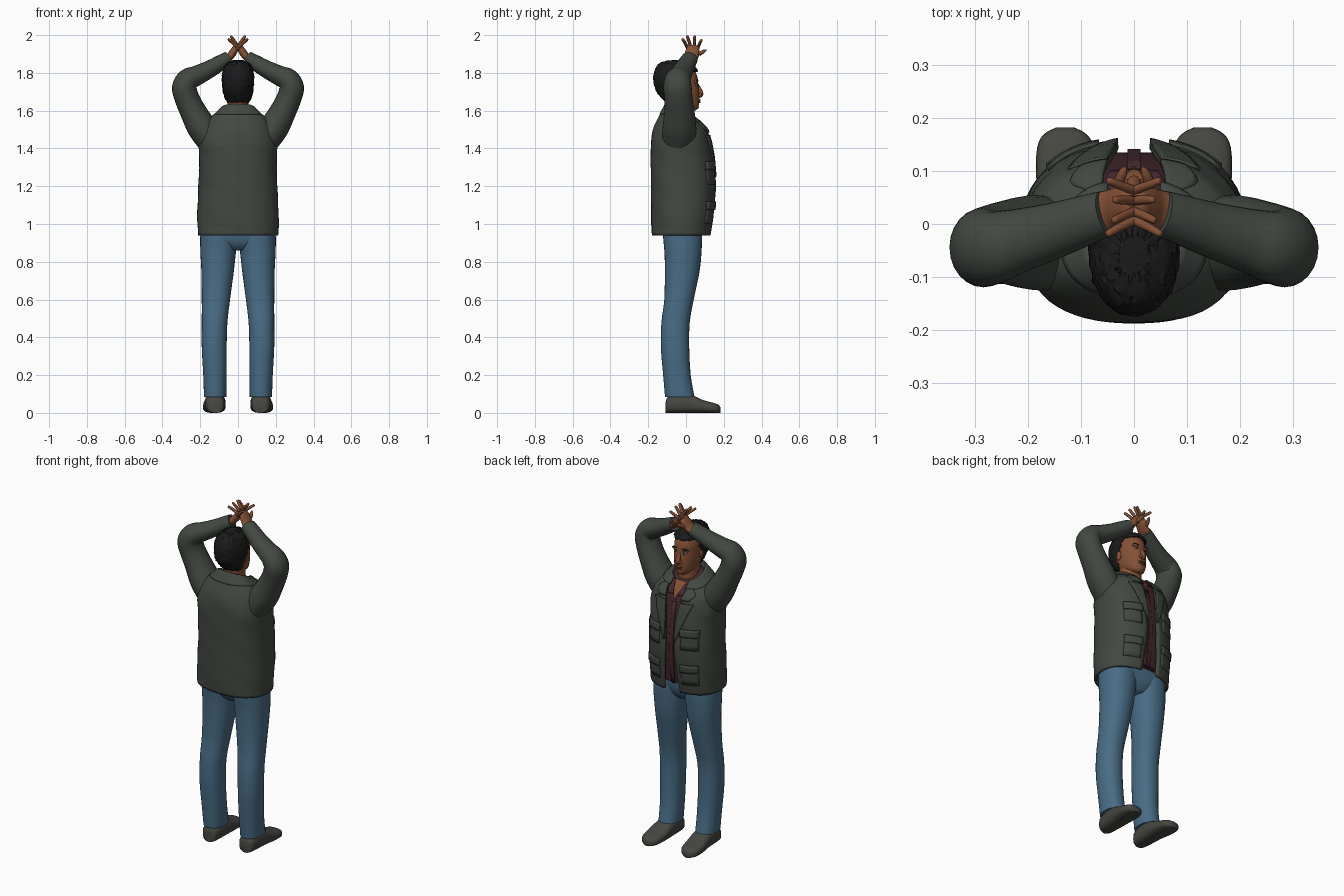
import bpy, bmesh, math, random
from mathutils import Vector as V

random.seed(4)


def mat(name, r, g, b):
    m = bpy.data.materials.new(name)
    m.diffuse_color = (r, g, b, 1)
    return m


JACKET = mat("olive_cloth", 0.055, 0.065, 0.053)
JEANS = mat("blue_denim", 0.066, 0.15, 0.235)
SHIRT = mat("maroon_cloth", 0.055, 0.021, 0.028)
SKIN = mat("brown_skin", 0.23, 0.08, 0.037)
HAIR = mat("black_hair", 0.011, 0.011, 0.012)
SHOE = mat("grey_leather", 0.06, 0.063, 0.052)
LIP = mat("lip", 0.17, 0.05, 0.032)
WHITE = mat("eye_white", 0.45, 0.4, 0.36)


def smooth_rows(rows, n):
    """Catmull-Rom resampling of rows of numbers, n steps per span."""
    out = []
    for i in range(len(rows) - 1):
        a, b, c, d = rows[max(i - 1, 0)], rows[i], rows[i + 1], rows[min(i + 2, len(rows) - 1)]
        for k in range(n):
            t = k / n
            out.append([0.5 * (2 * q + (r - p) * t + (2 * p - 5 * q + 4 * r - s) * t * t
                               + (3 * q - p - 3 * r + s) * t ** 3) for p, q, r, s in zip(a, b, c, d)])
    return out + [list(rows[-1])]


def loft(name, rings, m, closed=True, caps=True, mirror=False, thick=0, keep=None, angle=50):
    bm = bmesh.new()
    vs = [[bm.verts.new(p) for p in r] for r in rings]
    n = len(vs[0])
    for a, b in zip(vs, vs[1:]):
        for i in range(n if closed else n - 1):
            j = (i + 1) % n
            bm.faces.new((a[i], a[j], b[j], b[i]))
    if closed and caps:
        bm.faces.new(vs[0])
        bm.faces.new(vs[-1])
    bmesh.ops.recalc_face_normals(bm, faces=bm.faces)
    if keep:
        bad = [f for f in bm.faces if not keep(f.calc_center_median())]
        bmesh.ops.delete(bm, geom=bad, context='FACES')
    me = bpy.data.meshes.new(name)
    bm.to_mesh(me)
    bm.free()
    me.materials.append(m)
    ob = bpy.data.objects.new(name, me)
    bpy.context.collection.objects.link(ob)
    bpy.ops.object.select_all(action='DESELECT')
    ob.select_set(True)
    bpy.context.view_layer.objects.active = ob
    bpy.ops.object.shade_smooth_by_angle(angle=math.radians(angle))
    if thick:
        s = ob.modifiers.new("thickness", 'SOLIDIFY')
        s.thickness, s.offset = thick, 0
    if mirror:
        ob.modifiers.new("mirror", 'MIRROR')
    return ob


def spow(v, e):
    return math.copysign(abs(v) ** (2 / e), v)


def ring(z, cx, cy, rx, ry, n=32, e=2.2, gap=0):
    """Level superellipse; with a gap it is open at the front (+y)."""
    g = math.asin((gap / rx) ** (e / 2)) if gap else 0
    pts = []
    for i in range(n):
        t = math.pi / 2 + g + (2 * math.pi - 2 * g) * i / (n - 1 if gap else n)
        pts.append(V((cx + rx * spow(math.cos(t), e), cy + ry * spow(math.sin(t), e), z)))
    return pts


def tube(name, path, m, n=20, k=1.0, steps=4, **kw):
    """Tube along rows of x, y, z, radius; k widens it along y."""
    rows = smooth_rows(path, steps)
    c = [V(r[:3]) for r in rows]
    rings = []
    for i, r in enumerate(rows):
        t = (c[min(i + 1, len(c) - 1)] - c[max(i - 1, 0)]).normalized()
        up = V((0, 1, 0)) if abs(t.y) < 0.85 else V((0, 0, 1))
        u = (up - t * up.dot(t)).normalized()
        w = t.cross(u)
        rings.append([c[i] + u * r[3] * k * math.cos(a) + w * r[3] * math.sin(a)
                      for a in (2 * math.pi * j / n for j in range(n))])
    return loft(name, rings, m, **kw)


# torso sections: z, centre y, half width, half depth, half opening
TORSO = [(0.94, -0.025, 0.206, 0.150, 0.05), (1.05, -0.019, 0.209, 0.159, 0.042),
         (1.2, -0.014, 0.203, 0.166, 0.03), (1.35, -0.021, 0.2, 0.161, 0.035),
         (1.43, -0.027, 0.203, 0.153, 0.045), (1.5, -0.03, 0.185, 0.138, 0.055),
         (1.56, -0.03, 0.15, 0.112, 0.06), (1.6, -0.028, 0.112, 0.09, 0.06),
         (1.62, -0.026, 0.092, 0.078, 0.055)]
E = 2.4


def drop(p):
    """Lower the neckline towards the front."""
    f = max(0, (p.z - 1.5) / 0.12) * min(1, max(0, (p.y + 0.1) / 0.15))
    return V((p.x, p.y, p.z - 0.06 * f))


def front_y(x, z):
    for a, b in zip(TORSO, TORSO[1:]):
        if z <= b[0]:
            break
    t = (z - a[0]) / (b[0] - a[0])
    cy, rx, ry = [a[i] + (b[i] - a[i]) * t for i in (1, 2, 3)]
    return cy + ry * max(0, 1 - abs(x / rx) ** E) ** (1 / E)


def front_strip(name, rows, m, off, thick=0.008, steps=3):
    """Cloth piece lying on the chest: rows of z, inner x, outer x."""
    rings = []
    for r in rows if steps == 0 else smooth_rows(rows, steps):
        xs = [r[1] + (r[2] - r[1]) * i / 6 for i in range(7)]
        rings.append([drop(V((x, front_y(x, r[0]) + off, r[0]))) for x in xs])
    loft(name, rings, m, closed=False, mirror=True, thick=thick)


# jacket shell with soft folds, and the shirt inside it
shell = []
for z, cy, rx, ry, w in smooth_rows(TORSO, 5):
    r = []
    for i, p in enumerate(ring(z, 0, cy, rx, ry, 56, E, w)):
        s = 1 + 0.012 * math.sin(i * 0.5 + z * 25) * math.sin(z * 14)
        r.append(drop(V((p.x * s, cy + (p.y - cy) * s, z))))
    shell.append(r)
loft("jacket", shell, JACKET, closed=False, thick=0.012)
loft("shirt", [[drop(p) for p in ring(z, 0, cy, rx - 0.016, ry - 0.016, 40, E)]
               for z, cy, rx, ry, w in smooth_rows(TORSO, 4) if z > 0.96], SHIRT)

# collar, lapels, pockets and neckline
COLLAR = [(1.59, 0.08, 0.07), (1.632, 0.088, 0.078), (1.612, 0.108, 0.092), (1.58, 0.138, 0.11)]
loft("jacket_collar", [[drop(p) for p in ring(z, 0, -0.028, rx, ry, 40, E, 0.05)]
                       for z, rx, ry in smooth_rows(COLLAR, 3)], JACKET, closed=False, thick=0.008)
front_strip("lapel", [(1.47, 0.05, 0.125), (1.45, 0.047, 0.115), (1.36, 0.035, 0.08), (1.25, 0.03, 0.037)],
            JACKET, 0.011)
front_strip("upper_lapel", [(1.58, 0.06, 0.09), (1.53, 0.056, 0.12), (1.485, 0.05, 0.095)], JACKET, 0.011)
for label, top in (("chest", 1.33), ("hip", 1.12)):
    front_strip(label + "_pocket", [(top - 0.02, 0.07, 0.16), (top - 0.12, 0.07, 0.16)], JACKET, 0.008)
    front_strip(label + "_pocket_flap", [(top, 0.066, 0.164), (top - 0.045, 0.066, 0.164)], JACKET, 0.015)
front_strip("open_neckline", [(1.615, 0, 0.045), (1.56, 0, 0.03), (1.47, 0, 0.002)], SKIN, -0.012, 0.006)
front_strip("shirt_collar", [(1.615, 0.035, 0.065), (1.56, 0.025, 0.062), (1.5, 0.014, 0.045)],
            SHIRT, -0.007, 0.006)
front_strip("shirt_placket", [(1.46, 0, 0.012), (1.2, 0, 0.012), (0.98, 0, 0.012)], SHIRT, -0.013, 0.006)

# jeans
LEG = [(1.0, 0.1, -0.02, 0.096, 0.102), (0.93, 0.1, -0.018, 0.1, 0.103), (0.85, 0.105, -0.016, 0.094, 0.098),
       (0.75, 0.108, -0.02, 0.086, 0.092), (0.6, 0.117, -0.037, 0.075, 0.078),
       (0.48, 0.124, -0.055, 0.068, 0.075), (0.35, 0.126, -0.058, 0.066, 0.075),
       (0.2, 0.122, -0.048, 0.062, 0.073), (0.085, 0.121, -0.033, 0.059, 0.078)]
loft("jeans_leg", [ring(*r) for r in smooth_rows(LEG, 4)], JEANS, mirror=True)
loft("jeans_seat", [ring(*r, e=3) for r in smooth_rows(
    [(0.86, 0, -0.015, 0.04, 0.06), (0.89, 0, -0.018, 0.1, 0.085), (0.94, 0, -0.018, 0.19, 0.1),
     (1.02, 0, -0.018, 0.185, 0.105)], 3)], JEANS)

# shoes, lofted from heel to toe: y, centre x, half width, height
SOLE = [(-0.108, 0.12, 0.025, 0.055), (-0.095, 0.12, 0.045, 0.085), (-0.03, 0.121, 0.054, 0.1),
        (0.03, 0.122, 0.056, 0.094), (0.09, 0.126, 0.059, 0.068), (0.145, 0.129, 0.054, 0.053),
        (0.17, 0.13, 0.04, 0.044), (0.182, 0.13, 0.018, 0.03)]
rings = []
for y, cx, w, h in smooth_rows(SOLE, 3):
    a = [2 * math.pi * i / 24 for i in range(24)]
    rings.append([V((cx + w * spow(math.cos(t), 2.8), y, h / 2 + h / 2 * spow(math.sin(t), 2.8))) for t in a])
loft("shoe", rings, SHOE, mirror=True)

# sleeves
tube("sleeve", [(0.125, -0.04, 1.42, 0.075), (0.19, -0.035, 1.51, 0.078), (0.24, -0.035, 1.6, 0.069),
                (0.272, -0.04, 1.67, 0.065), (0.284, -0.045, 1.725, 0.065), (0.262, -0.043, 1.765, 0.06),
                (0.22, -0.032, 1.785, 0.053), (0.15, -0.012, 1.82, 0.046), (0.09, 0.008, 1.855, 0.041),
                (0.052, 0.02, 1.876, 0.038)], JACKET, n=24, k=1.15, mirror=True)

# hands: palm, crossed fingers, thumb
tube("palm", [(0.07, 0.018, 1.868, 0.022), (0.045, 0.027, 1.884, 0.02), (0.025, 0.034, 1.91, 0.02),
              (0.01, 0.036, 1.935, 0.016), (0.003, 0.036, 1.943, 0.008)], SKIN, k=1.9, mirror=True)
for i, tip in enumerate([(-0.052, -0.02, 1.98), (-0.04, 0.006, 1.996), (-0.038, 0.046, 1.996),
                         (-0.05, 0.083, 1.975)]):
    base = V((0.012, 0.012 + 0.016 * i, 1.925))
    mid = base.lerp(V(tip), 0.55) + V((-0.003, 0, 0.004))
    tube("finger", [(*base, 0.009), (*mid, 0.0085), (*V(tip).lerp(mid, 0.15), 0.007), (*tip, 0.003)],
         SKIN, n=10, steps=3, mirror=True)
tube("thumb", [(0.04, 0.04, 1.885, 0.013), (0.032, 0.07, 1.9, 0.011), (0.022, 0.095, 1.915, 0.009),
               (0.016, 0.108, 1.922, 0.003)], SKIN, n=10, mirror=True)

# head and neck: z, centre x, centre y, half width, half depth
HEAD = [(1.602, 0, 0.03, 0.02, 0.022), (1.612, 0, 0.018, 0.038, 0.044), (1.63, 0, 0.0, 0.052, 0.068),
        (1.66, 0, -0.022, 0.063, 0.093), (1.7, 0, -0.038, 0.07, 0.108), (1.74, 0, -0.047, 0.073, 0.112),
        (1.78, 0, -0.05, 0.073, 0.11), (1.82, 0, -0.054, 0.064, 0.094), (1.842, 0, -0.057, 0.047, 0.068),
        (1.855, 0, -0.058, 0.018, 0.026)]
head_rows = smooth_rows(HEAD, 4)
loft("head", [ring(*r) for r in head_rows], SKIN)
loft("neck", [ring(*r) for r in smooth_rows([(1.5, 0, -0.03, 0.068, 0.075), (1.56, 0, -0.032, 0.058, 0.064),
                                             (1.68, 0, -0.035, 0.054, 0.064)], 4)], SKIN)

# short curly hair, cut along the hairline
hair = [[p + V([random.uniform(-0.003, 0.003) for _ in range(3)])
         for p in ring(z + 0.007, cx, cy, rx + 0.007, ry + 0.008, 56)] for z, cx, cy, rx, ry in head_rows]
loft("hair", hair, HAIR, thick=0.008, angle=25,
     keep=lambda c: c.z > 1.645 and (c.z > 1.805 or c.y < -0.055 + max(0, c.z - 1.7) * 0.5))


def blob(name, c, r, m, mirror=True):
    rows = [(c[2] + r[2] * math.sin(a), c[0], c[1], max(r[0] * math.cos(a), 1e-4), max(r[1] * math.cos(a), 1e-4))
            for a in (math.pi * (i / 8 - 0.5) for i in range(9))]
    loft(name, [ring(*q, n=14, e=2) for q in rows], m, mirror=mirror)


# face
blob("ear", (0.074, -0.04, 1.715), (0.009, 0.018, 0.03), SKIN)
blob("nostril", (0.011, 0.073, 1.683), (0.01, 0.012, 0.009), SKIN)
tube("nose", [(0, 0.058, 1.742, 0.006), (0, 0.066, 1.72, 0.01), (0, 0.074, 1.695, 0.014),
              (0, 0.075, 1.682, 0.012), (0, 0.068, 1.672, 0.005)], SKIN, n=12, k=1.2)
blob("brow_ridge", (0.028, 0.052, 1.752), (0.026, 0.012, 0.01), SKIN)
blob("eyebrow", (0.03, 0.056, 1.757), (0.021, 0.01, 0.004), HAIR)
blob("eye", (0.029, 0.053, 1.735), (0.013, 0.008, 0.006), WHITE)
blob("iris", (0.028, 0.058, 1.735), (0.005, 0.005, 0.0055), HAIR)
blob("upper_lip", (0, 0.068, 1.654), (0.024, 0.01, 0.006), LIP, False)
blob("lower_lip", (0, 0.067, 1.645), (0.021, 0.011, 0.006), LIP, False)
blob("chin", (0, 0.05, 1.62), (0.024, 0.018, 0.015), SKIN, False)
